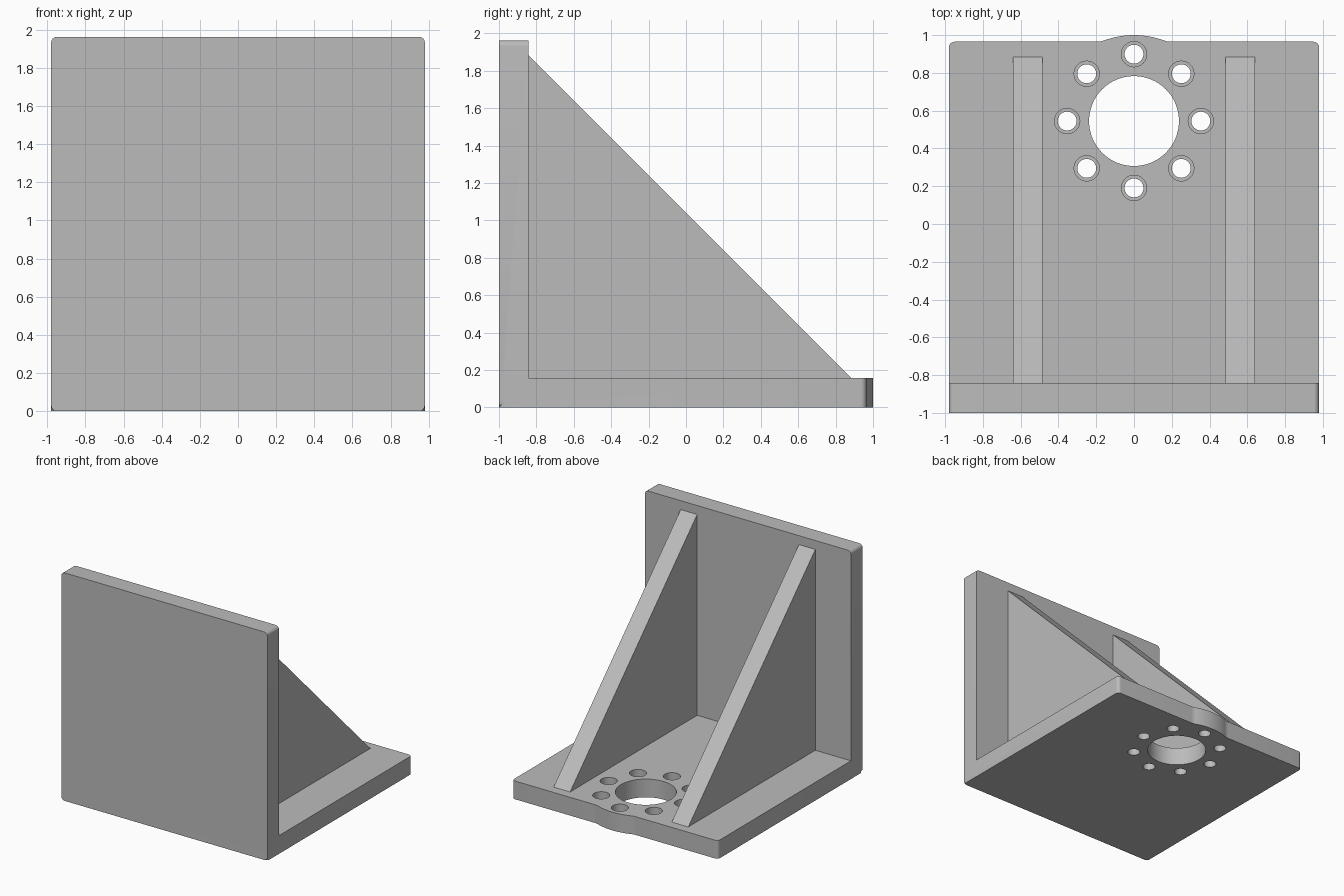
import bpy, bmesh, math
from mathutils import Matrix

cube = bpy.data.objects.get("Cube")
if cube:
    bpy.data.objects.remove(cube, do_unlink=True)

HALF, T = 0.98, 0.157            # half width and plate thickness
BACK, TOP, R = 0.965, 1.962, 0.03  # plate ends and corner radius
HUB_Y, HUB_R = 0.545, 0.455      # rounded lobe around the bore

gray = bpy.data.materials.new("light gray metal")
gray.use_nodes = True
gray.diffuse_color = (0.5, 0.5, 0.5, 1)
gray.node_tree.nodes["Principled BSDF"].inputs["Base Color"].default_value = (0.5, 0.5, 0.5, 1)


def arc(cx, cy, r, start, end, steps=8):
    angles = [math.radians(start + (end - start) * i / steps) for i in range(steps + 1)]
    return [(cx + r * math.cos(a), cy + r * math.sin(a)) for a in angles]


def prism(name, points, depth, matrix):
    """Extrude a 2D outline along its local z."""
    bm = bmesh.new()
    face = bm.faces.new([bm.verts.new((x, y, 0)) for x, y in points])
    new = bmesh.ops.extrude_face_region(bm, geom=[face])["geom"]
    bmesh.ops.translate(bm, vec=(0, 0, depth),
                        verts=[v for v in new if isinstance(v, bmesh.types.BMVert)])
    bmesh.ops.transform(bm, matrix=matrix, verts=bm.verts)
    bmesh.ops.recalc_face_normals(bm, faces=bm.faces)
    mesh = bpy.data.meshes.new(name)
    bm.to_mesh(mesh)
    bm.free()
    mesh.materials.append(gray)
    obj = bpy.data.objects.new(name, mesh)
    bpy.context.collection.objects.link(obj)
    return obj


def boolean(target, tool, operation):
    mod = target.modifiers.new(tool.name, "BOOLEAN")
    mod.operation, mod.solver, mod.object = operation, "EXACT", tool
    bpy.context.view_layer.objects.active = target
    bpy.ops.object.modifier_apply(modifier=mod.name)
    bpy.data.objects.remove(tool, do_unlink=True)


def corner(x_side, y_side, low, high, start):
    y = high - R if y_side > 0 else low + R
    return arc(x_side * (HALF - R), y, R, start, start + 90, 6)


# Base plate outline, with a lobe on the back edge blended by small fillets
fillet = 0.12
fy = BACK + fillet
fx = math.sqrt((HUB_R + fillet) ** 2 - (fy - HUB_Y) ** 2)
lean = math.degrees(math.atan2(fy - HUB_Y, fx))
outline = corner(-1, -1, -1, BACK, 180) + corner(1, -1, -1, BACK, 270)
outline += corner(1, 1, -1, BACK, 0)
outline += arc(fx, fy, fillet, 270, 180 + lean)
outline += arc(0, HUB_Y, HUB_R, lean, 180 - lean, 24)[1:-1]
outline += arc(-fx, fy, fillet, -lean, -90)
outline += corner(-1, 1, -1, BACK, 90)
bracket = prism("angle_bracket", outline, T, Matrix())

# Upright plate
upright = (corner(-1, -1, 0, TOP, 180) + corner(1, -1, 0, TOP, 270)
           + corner(1, 1, 0, TOP, 0) + corner(-1, 1, 0, TOP, 90))
stand = Matrix.Translation((0, T - 1, 0)) @ Matrix.Rotation(math.pi / 2, 4, "X")
boolean(bracket, prism("upright_plate", upright, T, stand), "UNION")


# Bore and ring of counterbored bolt holes
def drill(name, x, y, r, bottom, sides):
    circle = arc(x, y, r, 0, 360, sides)[:-1]
    boolean(bracket, prism(name, circle, 0.5, Matrix.Translation((0, 0, bottom))), "DIFFERENCE")


drill("bore_cutter", 0, HUB_Y, 0.238, -0.1, 64)
for x, y in arc(0, HUB_Y, 0.354, 0, 360, 8)[:-1]:
    drill("bolt_hole_cutter", x, y, 0.05, -0.1, 32)
    drill("counterbore_cutter", x, y, 0.067, 0.08, 32)

# Triangular ribs; local x, y, z run along world y, z, x
rib = [(T - 1, T), (0.885, T), (T - 1, 1.885)]
side = Matrix(((0, 0, 1, 0), (1, 0, 0, 0), (0, 1, 0, 0), (0, 0, 0, 1)))
for name, x in (("right_rib", -0.641), ("left_rib", 0.484)):
    prism(name, rib, 0.157, Matrix.Translation((x, 0, 0)) @ side)

# Smooth rounded walls, keep machined edges sharp
bpy.ops.object.select_all(action="DESELECT")
bracket.select_set(True)
bpy.context.view_layer.objects.active = bracket
bpy.ops.object.shade_smooth_by_angle(angle=math.radians(30))
